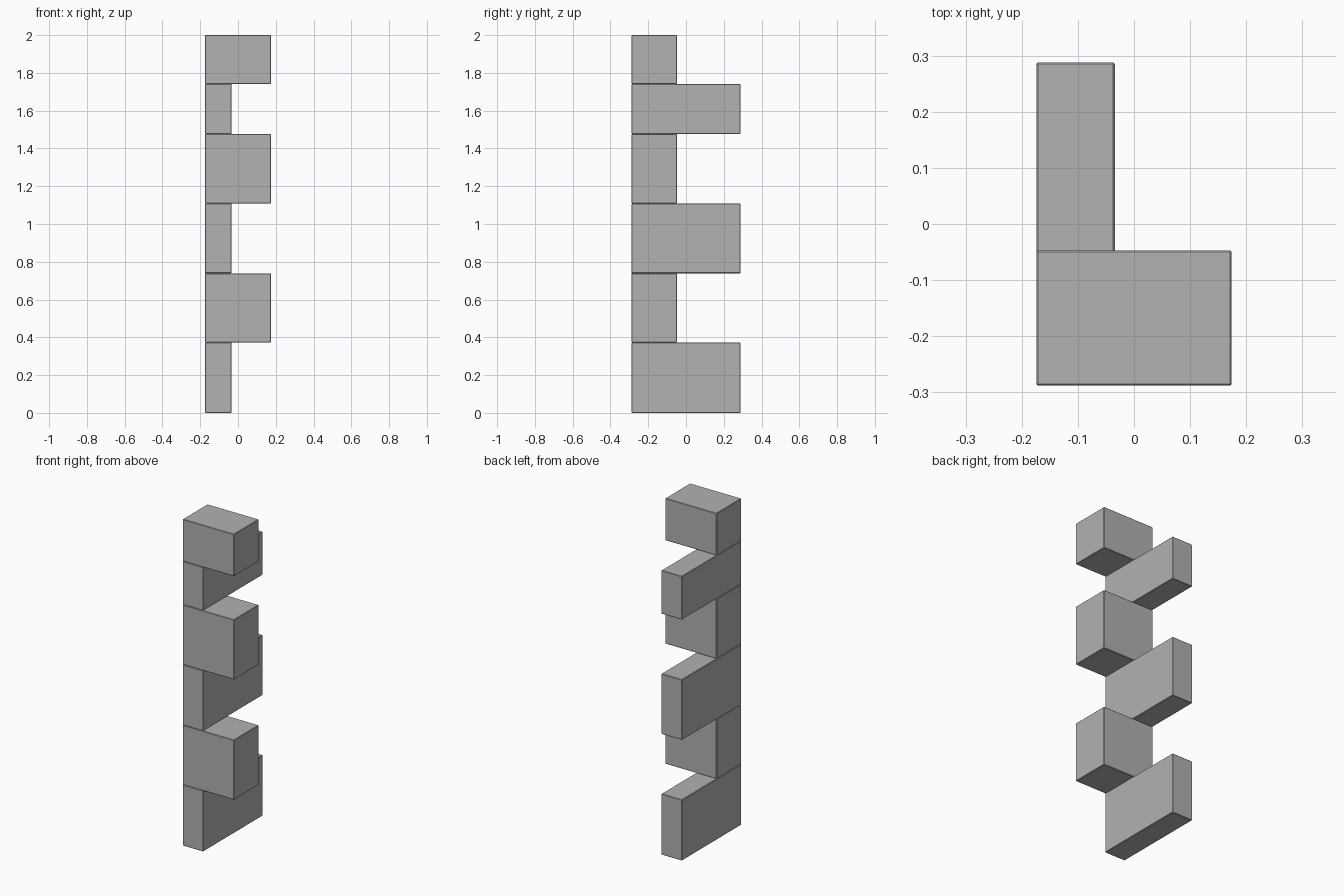
import bpy

cube = bpy.data.objects.get("Cube")
if cube:
    bpy.data.objects.remove(cube, do_unlink=True)

# Single grey material
GREY = (0.445, 0.445, 0.445, 1.0)
grey = bpy.data.materials.new("plain_grey")
grey.use_nodes = True
grey.diffuse_color = GREY
bsdf = grey.node_tree.nodes["Principled BSDF"]
bsdf.inputs["Base Color"].default_value = GREY
bsdf.inputs["Roughness"].default_value = 0.8

X0, Y0 = -0.174, -0.288          # shared corner of every block
SHORT = (0.348, 0.241)           # block running across the front
LONG = (0.14, 0.576)             # block running towards the back


def block(name, footprint, z0, z1):
    """Box grown from the shared corner, with finely bevelled edges."""
    w, d = footprint
    bpy.ops.mesh.primitive_cube_add(
        size=1, location=(X0 + w / 2, Y0 + d / 2, (z0 + z1) / 2))
    obj = bpy.context.object
    obj.name = name
    obj.scale = (w, d, z1 - z0)
    bpy.ops.object.transform_apply(location=False, rotation=False, scale=True)
    obj.data.materials.append(grey)
    bevel = obj.modifiers.new("edge_bevel", 'BEVEL')
    bevel.width = 0.003
    bevel.segments = 1


# Stack of alternating blocks, bottom to top
levels = [0.0, 0.373, 0.739, 1.109, 1.476, 1.742, 2.0]
for i, (low, high) in enumerate(zip(levels, levels[1:])):
    kind, footprint = ("side_block", LONG) if i % 2 == 0 else ("front_block", SHORT)
    block(f"{kind}_{i // 2 + 1}", footprint, low, high)
